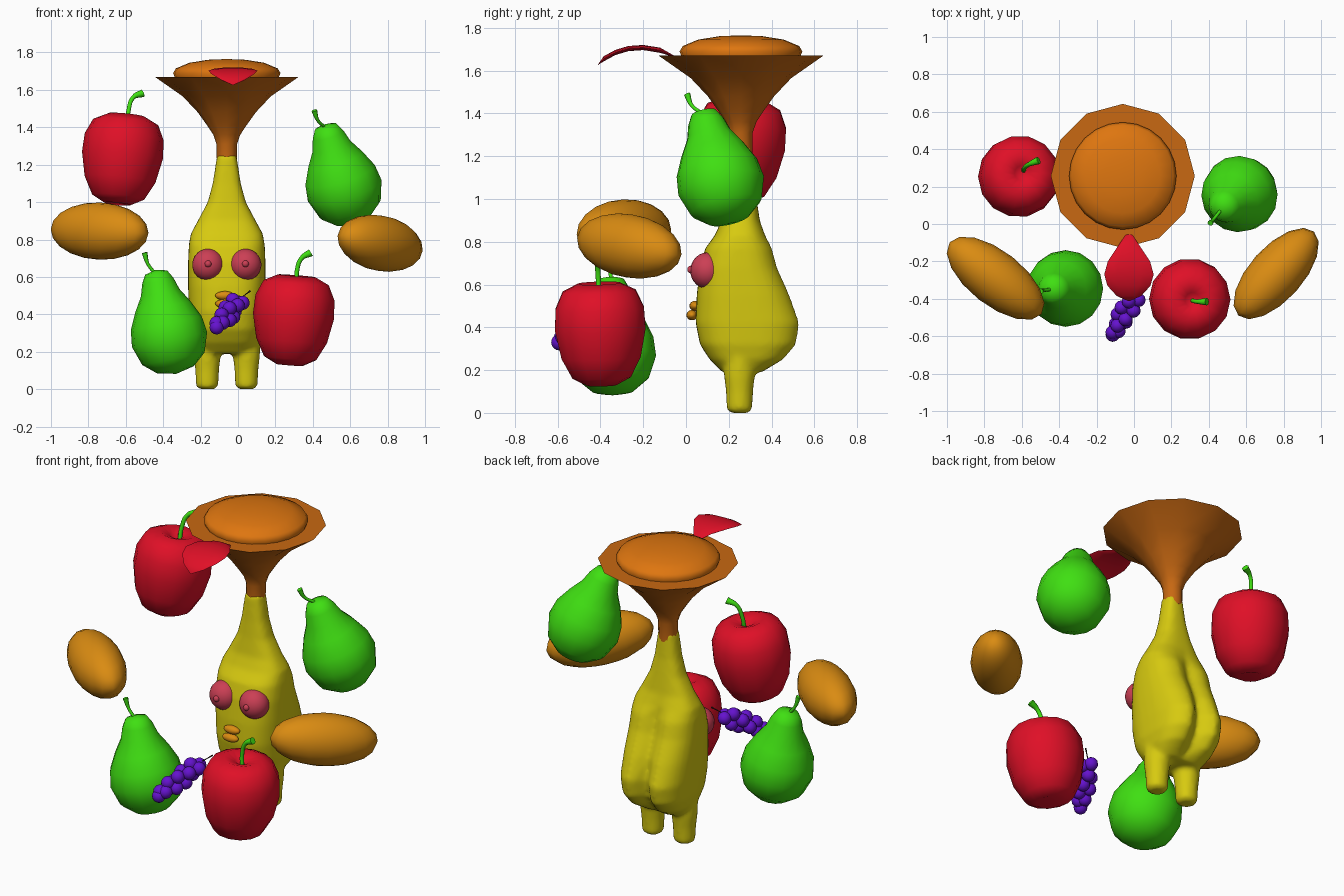
import bpy, bmesh, math
from mathutils import Vector, Matrix

cube = bpy.data.objects.get("Cube")
if cube:
    bpy.data.objects.remove(cube)


def material(name, rgb):
    m = bpy.data.materials.new(name)
    m.use_nodes = True
    m.diffuse_color = (*rgb, 1)
    m.node_tree.nodes["Principled BSDF"].inputs["Base Color"].default_value = (*rgb, 1)
    return m


RED = material("apple red", (0.74, 0.005, 0.02))
GREEN = material("pear green", (0.05, 0.74, 0.006))
YELLOW = material("body yellow", (0.68, 0.59, 0.005))
TAN = material("potato orange", (0.7, 0.26, 0.006))
ORANGE = material("trumpet orange", (0.58, 0.14, 0.006))
BRIGHT = material("centre orange", (0.73, 0.18, 0.005))
PURPLE = material("grape purple", (0.13, 0.006, 0.62))
PINK = material("eye pink", (0.6, 0.05, 0.09))
DARK = material("dark stalk", (0.03, 0.015, 0.01))


def finish(name, bm, mat):
    bmesh.ops.remove_doubles(bm, verts=bm.verts, dist=0.0001)
    bmesh.ops.recalc_face_normals(bm, faces=bm.faces)
    me = bpy.data.meshes.new(name)
    bm.to_mesh(me)
    bm.free()
    me.materials.append(mat)
    ob = bpy.data.objects.new(name, me)
    bpy.context.collection.objects.link(ob)
    return ob


def loft(bm, rings):
    """Skin a list of equally long point rings and cap both ends."""
    rows = [[bm.verts.new(p) for p in ring] for ring in rings]
    n = len(rows[0])
    for a, b in zip(rows, rows[1:]):
        for i in range(n):
            j = (i + 1) % n
            bm.faces.new((a[i], a[j], b[j], b[i]))
    bm.faces.new(rows[0][::-1])
    bm.faces.new(rows[-1])


def circle(r, z, n, x=0, y=0):
    return [(x + r * math.cos(math.tau * i / n), y + r * math.sin(math.tau * i / n), z)
            for i in range(n)]


def lathe(name, profile, mat, n, loc, axis=(0, 0, 1)):
    bm = bmesh.new()
    loft(bm, [circle(max(r, 0.00001), z, n) for r, z in profile])
    ob = finish(name, bm, mat)
    ob.matrix_world = (Matrix.Translation(loc)
                       @ Vector((0, 0, 1)).rotation_difference(Vector(axis)).to_matrix().to_4x4())
    return ob


def ball(name, mat, loc, size, rot=(0, 0, 0), seg=16):
    bm = bmesh.new()
    bmesh.ops.create_uvsphere(bm, u_segments=seg, v_segments=seg * 2 // 3, radius=1)
    ob = finish(name, bm, mat)
    ob.location, ob.scale, ob.rotation_euler = loc, size, rot
    return ob


def stalk(name, points, radius, mat):
    cu = bpy.data.curves.new(name, "CURVE")
    cu.dimensions = "3D"
    cu.bevel_depth, cu.bevel_resolution = radius, 2
    cu.use_fill_caps = True
    cu.resolution_u = 5
    sp = cu.splines.new("BEZIER")
    sp.bezier_points.add(len(points) - 1)
    for i, (bp, p) in enumerate(zip(sp.bezier_points, points)):
        bp.co = p
        bp.handle_left_type = bp.handle_right_type = "AUTO"
        bp.radius = 1.7 if i == len(points) - 1 else 1
    cu.materials.append(mat)
    bpy.context.collection.objects.link(bpy.data.objects.new(name, cu))


# Body: boxy rings with a groove down the back, two legs blended in
CX = -0.06


def body_ring(z, half, front, back, groove):
    pts, mid, depth = [], (front + back) / 2, (back - front) / 2
    for i in range(40):
        c, s = math.cos(math.tau * i / 40), math.sin(math.tau * i / 40)
        x = half * math.copysign(abs(c) ** 0.75, c)
        y = depth * math.copysign(abs(s) ** 0.75, s)
        if s > 0:
            y *= 1 - groove * math.exp(-(x / 0.05) ** 2)
        pts.append((CX + x, mid + y, z))
    return pts


bm = bmesh.new()
loft(bm, [body_ring(*r) for r in (
    (0.19, 0.14, 0.17, 0.36, 0.1), (0.25, 0.175, 0.11, 0.47, 0.4), (0.32, 0.195, 0.065, 0.53, 0.4),
    (0.42, 0.203, 0.045, 0.545, 0.35), (0.55, 0.207, 0.05, 0.495, 0.25),
    (0.68, 0.207, 0.065, 0.435, 0.25), (0.77, 0.203, 0.09, 0.41, 0.25),
    (0.83, 0.193, 0.135, 0.375, 0.1), (0.9, 0.155, 0.165, 0.345, 0), (1.0, 0.102, 0.18, 0.33, 0),
    (1.1, 0.075, 0.19, 0.315, 0), (1.25, 0.052, 0.2, 0.305, 0))])
for side in (-1, 1):
    loft(bm, [circle(r, z, 20, CX + side * 0.105, 0.25) for r, z in (
        (0.04, 0), (0.06, 0.015), (0.064, 0.1), (0.072, 0.17), (0.075, 0.28))])
body = finish("body", bm, YELLOW)
rm = body.modifiers.new("blend", "REMESH")
rm.mode, rm.voxel_size, rm.use_smooth_shade = "VOXEL", 0.013, True
sm = body.modifiers.new("soften", "SMOOTH")
sm.factor, sm.iterations = 0.5, 6

# Trumpet flower and its domed centre
lathe("trumpet", [(0.053, 1.2), (0.055, 1.31), (0.072, 1.36), (0.105, 1.41), (0.155, 1.48),
                  (0.235, 1.565), (0.385, 1.67), (0, 1.67)], ORANGE, 12, (CX, 0.257, 0))
lathe("flower_centre", [(0, 1.66), (0.275, 1.66), (0.287, 1.69), (0.272, 1.715), (0.2, 1.745),
                        (0.1, 1.761), (0, 1.765)], BRIGHT, 24, (CX, 0.257, 0))

# Curved petal in front of the flower
bm = bmesh.new()
loft(bm, [[(-0.027 + w * math.cos(a), y, z + 0.012 * min(1, w / 0.06) * math.sin(a))
           for a in (math.tau * i / 12 for i in range(12))]
          for y, z, w in ((-0.412, 1.627, 0.004), (-0.385, 1.655, 0.065), (-0.33, 1.685, 0.115),
                          (-0.27, 1.703, 0.132), (-0.2, 1.708, 0.113), (-0.12, 1.695, 0.06),
                          (-0.04, 1.66, 0.006))])
finish("petal", bm, RED)

# Eyes and lips
for side, label in ((-1, "right"), (1, "left")):
    x = CX + side * 0.1
    ball(label + "_eye", PINK, (x, 0.1, 0.665), (0.085, 0.08, 0.085), seg=20)
    ball(label + "_pupil", PINK, (x, 0.022, 0.67), (0.018, 0.016, 0.018), seg=12)
ball("upper_lip", TAN, (-0.07, 0.042, 0.5), (0.052, 0.026, 0.024))
ball("lower_lip", TAN, (-0.07, 0.028, 0.457), (0.052, 0.026, 0.024))

# Apples
APPLE = [(0, -0.22), (0.07, -0.242), (0.14, -0.205), (0.19, -0.11), (0.217, 0.02), (0.212, 0.12),
         (0.175, 0.2), (0.1, 0.237), (0.04, 0.215), (0, 0.18)]
lathe("upper_apple", APPLE, RED, 14, (-0.62, 0.25, 1.23), (0.1, 0.1, 1))
lathe("lower_apple", APPLE, RED, 14, (0.295, -0.4, 0.37), (0.08, -0.03, 1))
stalk("upper_apple_stem", [(-0.59, 0.285, 1.41), (-0.585, 0.3, 1.49), (-0.56, 0.32, 1.56),
                           (-0.51, 0.34, 1.582)], 0.012, GREEN)
stalk("lower_apple_stem", [(0.315, -0.41, 0.55), (0.315, -0.41, 0.63), (0.34, -0.415, 0.7),
                           (0.39, -0.415, 0.73)], 0.012, GREEN)

# Pears
PEAR = [(0, -0.207), (0.1, -0.185), (0.17, -0.125), (0.205, -0.02), (0.193, 0.07), (0.15, 0.16),
        (0.105, 0.235), (0.085, 0.3), (0.06, 0.345), (0, 0.36)]
lathe("upper_pear", PEAR, GREEN, 16, (0.565, 0.16, 1.08), (-0.1, -0.08, 0.335))
lathe("lower_pear", PEAR, GREEN, 16, (-0.37, -0.345, 0.285), (-0.19, -0.01, 0.95))
stalk("upper_pear_stem", [(0.465, 0.075, 1.4), (0.425, 0.025, 1.44), (0.408, 0.005, 1.49)],
      0.009, GREEN)
stalk("lower_pear_stem", [(-0.445, -0.35, 0.62), (-0.482, -0.355, 0.67), (-0.5, -0.36, 0.73)],
      0.009, GREEN)

# Potatoes
ball("right_potato", TAN, (-0.74, -0.29, 0.845), (0.312, 0.145, 0.153),
     (0, math.radians(2), math.radians(-38)))
ball("left_potato", TAN, (0.76, -0.265, 0.78), (0.305, 0.143, 0.148),
     (0, math.radians(8), math.radians(48)))

# Grape bunch hanging along a slanted axis
top, tip = Vector((0.01, -0.38, 0.475)), Vector((-0.115, -0.595, 0.335))
side_a = (tip - top).orthogonal().normalized()
side_b = (tip - top).normalized().cross(side_a)
for i in range(15):
    t, a = i / 14, i * 2.3
    spread = 0.036 * math.sin(math.pi * (0.2 + 0.75 * t))
    ball("grape_%d" % (i + 1), PURPLE,
         top.lerp(tip, t) + spread * (math.cos(a) * side_a + math.sin(a) * side_b),
         (0.038, 0.038, 0.038), seg=12)
stalk("grape_stem", [(0.02, -0.37, 0.49), (0.045, -0.35, 0.51), (0.065, -0.335, 0.525)],
      0.003, DARK)

# Smooth shading, keeping rims crisp
for ob in bpy.context.scene.objects:
    if ob.type == "MESH":
        ob.select_set(True)
        bpy.context.view_layer.objects.active = ob
bpy.ops.object.shade_smooth_by_angle(angle=math.radians(60))
